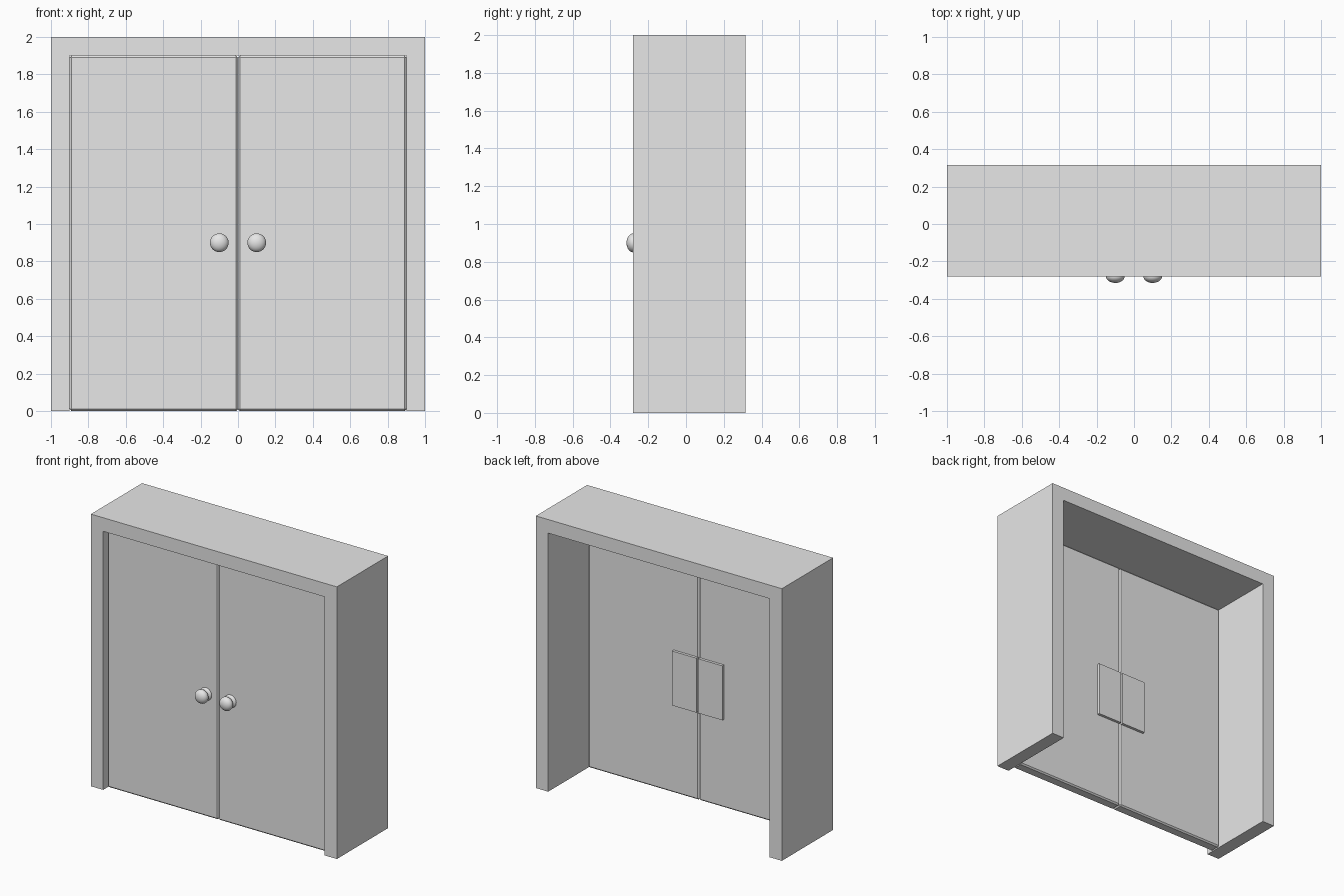
import bpy, bmesh
from mathutils import Matrix, Vector

cube = bpy.data.objects.get("Cube")
if cube:
    bpy.data.objects.remove(cube, do_unlink=True)

grey = bpy.data.materials.new("plain_grey")
grey.use_nodes = True
COLOUR = (0.8, 0.8, 0.8, 1)
grey.diffuse_color = COLOUR
grey.node_tree.nodes["Principled BSDF"].inputs["Base Color"].default_value = COLOUR

FRONT, BACK = -0.28, 0.315           # frame depth
DOOR_FRONT, DOOR_BACK = -0.23, -0.15


def finish(name, bm):
    bmesh.ops.recalc_face_normals(bm, faces=bm.faces)
    mesh = bpy.data.meshes.new(name)
    bm.to_mesh(mesh)
    bm.free()
    mesh.materials.append(grey)
    obj = bpy.data.objects.new(name, mesh)
    bpy.context.collection.objects.link(obj)
    return obj


def box(name, low, high, bevel=0):
    low, high = Vector(low), Vector(high)
    bm = bmesh.new()
    place = Matrix.Translation((low + high) / 2) @ Matrix.Diagonal((high - low).to_4d())
    bmesh.ops.create_cube(bm, size=1, matrix=place)
    if bevel:
        bmesh.ops.bevel(bm, geom=bm.edges[:], offset=bevel, segments=1, affect='EDGES')
    return finish(name, bm)


def ball(name, centre, radius, half_depth):
    bm = bmesh.new()
    place = Matrix.Translation(centre) @ Matrix.Diagonal((radius, half_depth, radius, 1))
    # Poles point along the depth axis
    place = place @ Matrix.Rotation(1.5708, 4, 'X')
    bmesh.ops.create_uvsphere(bm, u_segments=32, v_segments=16, radius=1, matrix=place)
    for face in bm.faces:
        face.smooth = True
    return finish(name, bm)


# Door surround: one arch-shaped profile pushed back through the wall depth
bm = bmesh.new()
half = [(1, 0), (1, 2)]
inner = [(0.9, 1.9), (0.9, 0)]
outline = [(-x, z) for x, z in half] + half[::-1] + inner[::-1] + [(-x, z) for x, z in inner]
profile = bm.faces.new([bm.verts.new((x, FRONT, z)) for x, z in outline])
pushed = bmesh.ops.extrude_face_region(bm, geom=[profile])
moved = [v for v in pushed["geom"] if isinstance(v, bmesh.types.BMVert)]
bmesh.ops.translate(bm, verts=moved, vec=(0, BACK - FRONT, 0))
finish("door_surround", bm)

# Two matching doors, each with a front knob and a push plate behind
for side, s in (("left", 1), ("right", -1)):
    xs = sorted((0, 0.9 * s))
    box(side + "_door", (xs[0], DOOR_FRONT, 0), (xs[1], DOOR_BACK, 1.9), 0.01)
    xs = sorted((0.007 * s, 0.205 * s))
    box(side + "_push_plate", (xs[0], DOOR_BACK - 0.01, 0.65), (xs[1], DOOR_BACK + 0.02, 1.05))
    ball(side + "_knob", (0.1 * s, -0.28, 0.9), 0.05, 0.035)
    ball(side + "_knob_base", (0.1 * s, DOOR_FRONT, 0.9), 0.047, 0.022)
